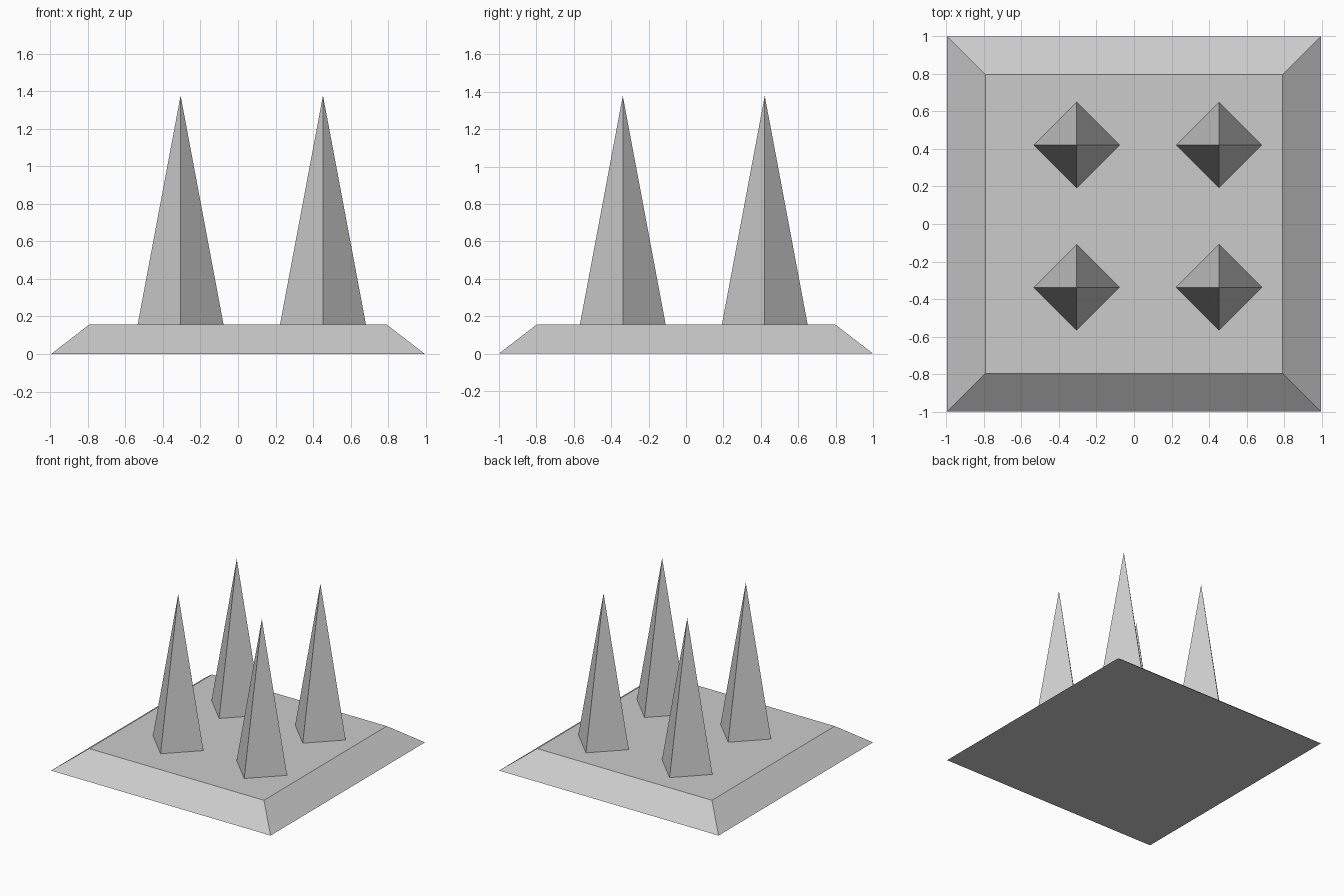
import bpy
from math import radians

if "Cube" in bpy.data.objects:
    bpy.data.objects.remove(bpy.data.objects["Cube"])

BASE_H = 0.157
TOP_Z = 1.378


def pyramid(name, r1, r2, height, loc, turn=0.0):
    """Four-sided cone or frustum standing on loc."""
    x, y, z = loc
    bpy.ops.mesh.primitive_cone_add(
        vertices=4, radius1=r1, radius2=r2, depth=height,
        location=(x, y, z + height / 2), rotation=(0, 0, turn))
    obj = bpy.context.object
    obj.name = name
    bpy.ops.object.transform_apply(location=True, rotation=True, scale=True)
    return obj


# Bevelled square base plate
diag = 2 ** 0.5
base = pyramid("base_plate", diag, 0.796 * diag, BASE_H, (0, 0, 0), radians(45))
for v in base.data.vertices:
    v.co.x *= 0.996

# Four diamond-footed spikes, set slightly off centre
for i, x in enumerate((-0.306, 0.453)):
    for j, y in enumerate((-0.338, 0.421)):
        pyramid(f"spike_{i}_{j}", 0.229, 0, TOP_Z - BASE_H, (x, y, BASE_H))
